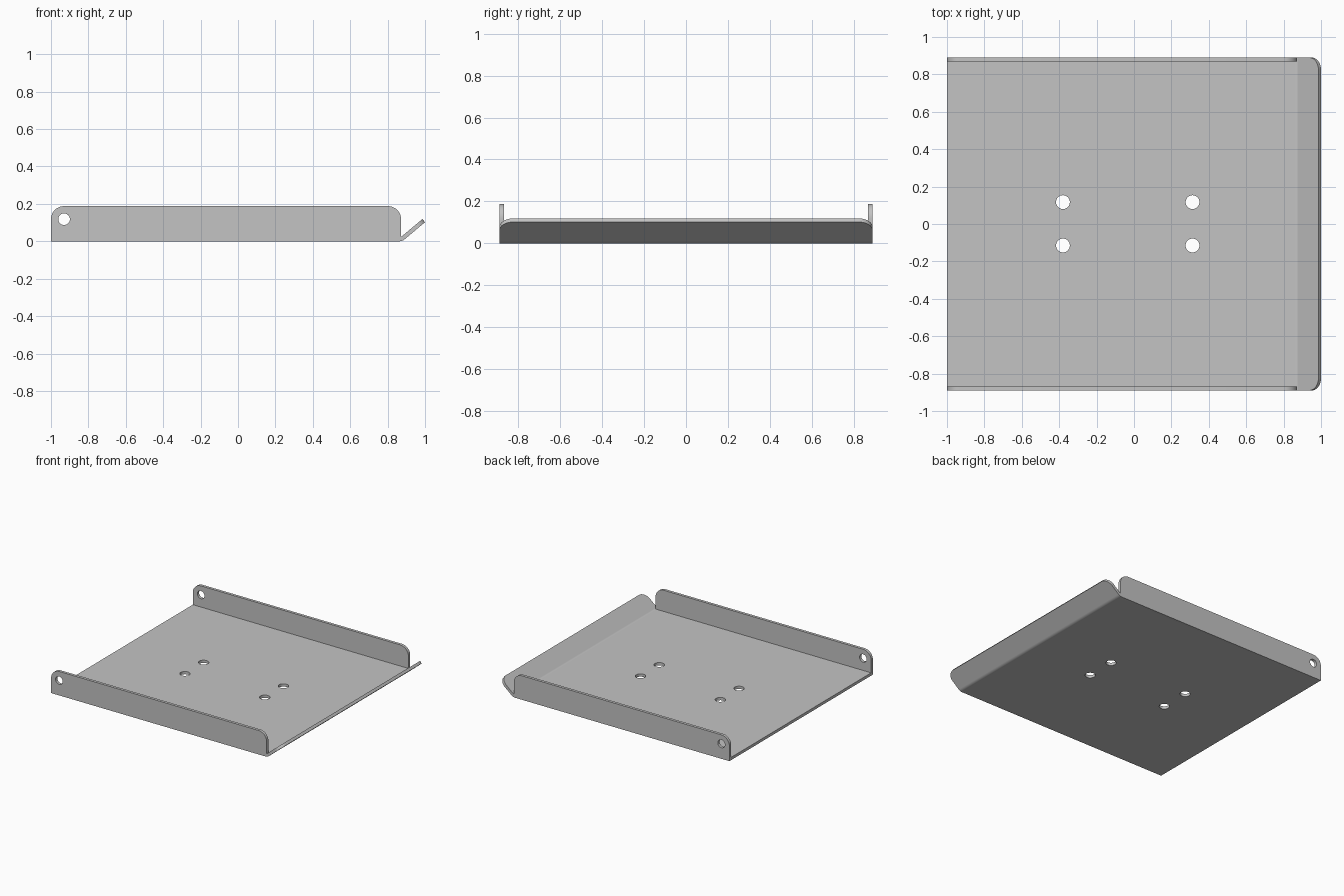
import bpy, bmesh, math
from mathutils import Matrix

if "Cube" in bpy.data.objects:
    bpy.data.objects.remove(bpy.data.objects["Cube"])

T = 0.022                      # sheet thickness
HALF = 0.89                    # half width of the tray
X0, X1 = -1.0, 0.872           # ends of the side walls
BEND_X, BEND_R = 0.862, 0.045  # start and outer radius of the lip bend
ANGLE = math.radians(40)

metal = bpy.data.materials.new("grey metal")
metal.diffuse_color = (0.55, 0.55, 0.55, 1)
metal.use_nodes = True
metal.node_tree.nodes["Principled BSDF"].inputs["Base Color"].default_value = metal.diffuse_color


def arc(cx, cy, r, a0, a1, n=10):
    return [(cx + r * math.cos(math.radians(a0 + (a1 - a0) * i / n)),
             cy + r * math.sin(math.radians(a0 + (a1 - a0) * i / n))) for i in range(n + 1)]


def circle(cx, cy, r, n=32):
    return arc(cx, cy, r, 0, 360, n)[:-1]


def plate(name, outline, depth, matrix, holes=()):
    """Fill an outline with holes, then extrude it along local z."""
    bm = bmesh.new()
    edges = []
    for loop in [outline, *holes]:
        vs = [bm.verts.new((x, y, 0)) for x, y in loop]
        edges += [bm.edges.new((vs[i - 1], vs[i])) for i in range(len(vs))]
    bmesh.ops.triangle_fill(bm, edges=edges, use_beauty=True, normal=(0, 0, 1))
    ext = bmesh.ops.extrude_face_region(bm, geom=bm.faces[:], use_keep_orig=True)
    top = [g for g in ext["geom"] if isinstance(g, bmesh.types.BMVert)]
    bmesh.ops.translate(bm, verts=top, vec=(0, 0, depth))
    bmesh.ops.recalc_face_normals(bm, faces=bm.faces[:])
    bm.transform(matrix)
    mesh = bpy.data.meshes.new(name)
    bm.to_mesh(mesh)
    bm.free()
    mesh.materials.append(metal)
    ob = bpy.data.objects.new(name, mesh)
    bpy.context.collection.objects.link(ob)
    bpy.ops.object.select_all(action='DESELECT')
    ob.select_set(True)
    bpy.context.view_layer.objects.active = ob
    bpy.ops.object.shade_smooth_by_angle(angle=math.radians(30))
    return ob


# Floor with four mounting holes
inner = HALF - T
plate("floor", [(X0, -inner), (BEND_X, -inner), (BEND_X, inner), (X0, inner)], T,
      Matrix.Identity(4),
      [circle(x, y, 0.037) for x in (-0.38, 0.313) for y in (-0.115, 0.117)])

# Side walls with rounded top corners and a pivot hole
H, R = 0.188, 0.07
wall = [(X0, 0), (BEND_X, 0), (X1, 0.004)] + arc(X1 - R, H - R, R, 0, 90) + arc(X0 + R, H - R, R, 90, 180)
upright = Matrix.Rotation(math.pi / 2, 4, 'X')
for name, y in (("front_wall", -inner), ("back_wall", HALF)):
    plate(name, wall, T, Matrix.Translation((0, y, 0)) @ upright,
          [circle(X0 + R, H - R, 0.031)])

# Curved bend between floor and lip
deg = math.degrees(ANGLE)
bend = arc(BEND_X, BEND_R, BEND_R, -90, -90 + deg, 8) + arc(BEND_X, BEND_R, BEND_R - T, -90 + deg, -90, 8)
plate("lip_bend", bend, 2 * HALF, Matrix.Translation((0, HALF, 0)) @ upright)

# Sloping lip with rounded outer corners
start = (BEND_X + BEND_R * math.sin(ANGLE), 0, BEND_R * (1 - math.cos(ANGLE)))
L = (1.0 - start[0]) / math.cos(ANGLE)
C = 0.065
lip = [(0, -HALF)] + arc(L - C, -HALF + C, C, -90, 0) + arc(L - C, HALF - C, C, 0, 90) + [(0, HALF)]
plate("lip", lip, T, Matrix.Translation(start) @ Matrix.Rotation(-ANGLE, 4, 'Y'))
